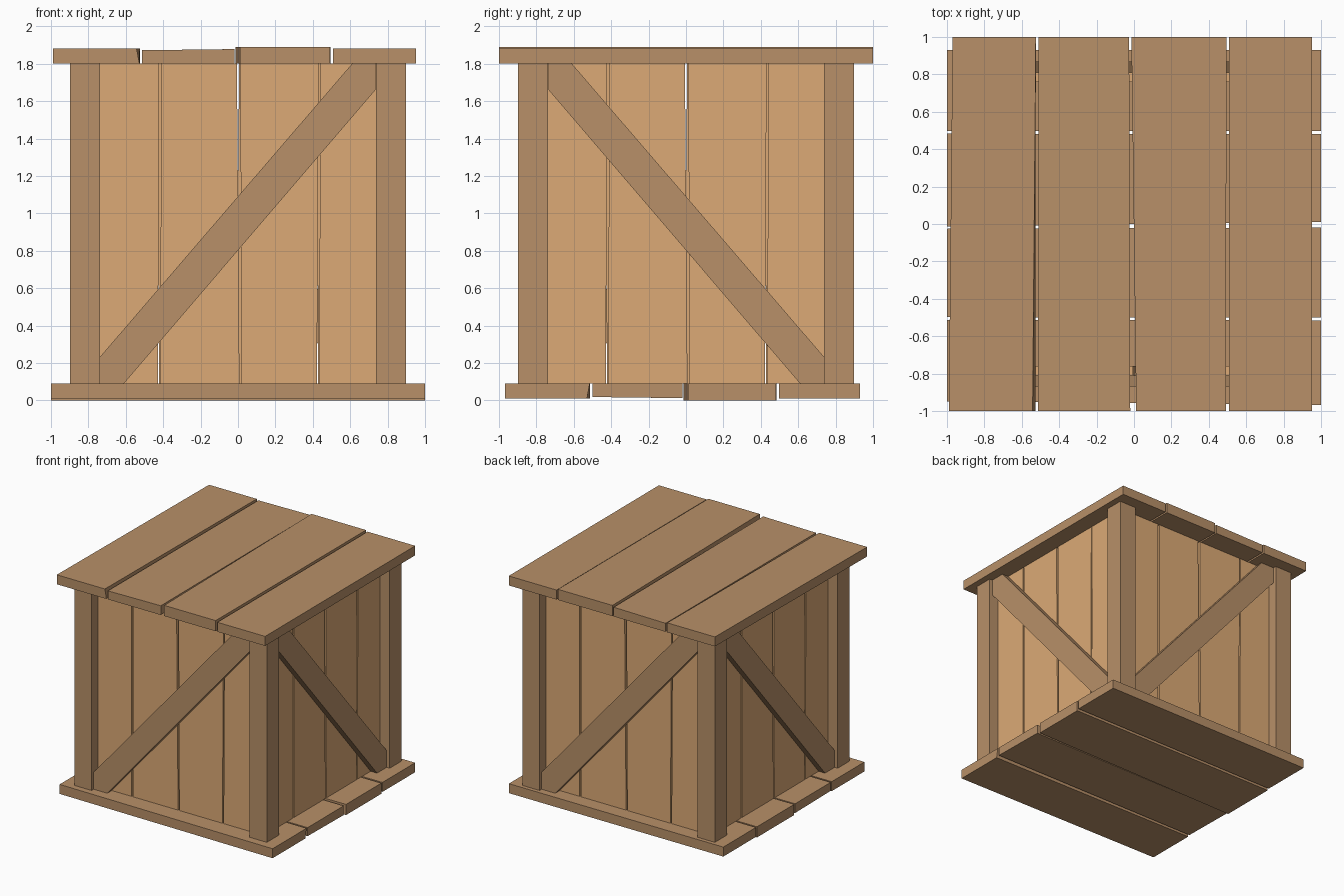
import bpy, bmesh
from mathutils import Matrix, Vector

if "Cube" in bpy.data.objects:
    bpy.data.objects.remove(bpy.data.objects["Cube"])

H = 1.89           # overall height
Z0, Z1 = 0.09, 1.80  # top of floor, underside of lid


def material(name, color):
    m = bpy.data.materials.new(name)
    m.diffuse_color = (*color, 1)
    m.use_nodes = True
    m.node_tree.nodes["Principled BSDF"].inputs["Base Color"].default_value = m.diffuse_color
    return m


FRAME = material("frame_wood", (0.48, 0.28, 0.14))
PANEL = material("panel_wood", (0.716, 0.402, 0.181))


def prism(name, base, top, mat, place=lambda v: v):
    """Solid joining two matching outlines; place() moves it into position."""
    bm = bmesh.new()
    a = [bm.verts.new(place(Vector(p))) for p in base]
    b = [bm.verts.new(place(Vector(p))) for p in top]
    n = len(a)
    bm.faces.new(a[::-1])
    bm.faces.new(b)
    for i in range(n):
        bm.faces.new((a[i], a[(i + 1) % n], b[(i + 1) % n], b[i]))
    bmesh.ops.recalc_face_normals(bm, faces=bm.faces)
    me = bpy.data.meshes.new(name)
    bm.to_mesh(me)
    bm.free()
    me.materials.append(mat)
    ob = bpy.data.objects.new(name, me)
    bpy.context.collection.objects.link(ob)
    return ob


# Lid and floor planks: left/right edge at the near end, at the far end,
# top height at left/right, and inward slant of the near right edge
planks = [
    (-0.99, -0.527, -0.97, -0.525, 1.88, 1.88, 0.015),
    (-0.513, -0.02, -0.51, -0.026, 1.872, 1.878, 0),
    (0.012, 0.492, -0.014, 0.494, 1.89, 1.89, 0),
    (0.508, 0.953, 0.508, 0.953, 1.88, 1.88, 0),
]


def to_floor(v):
    return Vector((-v.y, 0.977 * v.x, H - v.z))


for part, place in (("lid", lambda v: v), ("floor", to_floor)):
    for i, (l0, r0, l1, r1, zl, zr, s) in enumerate(planks):
        base = [(l0, -1, Z1), (r0, -1, Z1), (r1, 1, Z1), (l1, 1, Z1)]
        top = [(l0, -1, zl), (r0 - s, -1, zr), (r1, 1, zr), (l1, 1, zl)]
        prism(f"{part}_plank_{i + 1}", base, top, FRAME, place)

# Wall boards: left/right edge at the bottom, then at the top
boards = [
    (-0.80, -0.427, -0.80, -0.425),
    (-0.414, 0.008, -0.412, -0.006),
    (0.02, 0.422, 0.012, 0.431),
    (0.433, 0.80, 0.442, 0.80),
]
# Diagonal brace outline, clipped by the posts, lid and floor
brace = [(-0.74, Z0), (-0.61, Z0), (0.735, 1.66), (0.735, Z1), (0.61, Z1), (-0.74, 0.23)]

for k, side in enumerate(("front", "right", "back", "left")):
    rot = Matrix.Rotation(k * 1.5707963, 3, 'Z')

    def place(v, rot=rot):
        return rot @ v

    # Recessed wall boards
    for i, (l0, r0, l1, r1) in enumerate(boards):
        outline = [(l0, Z0), (r0, Z0), (r1, Z1), (l1, Z1)]
        prism(f"{side}_board_{i + 1}", [(x, -0.81, z) for x, z in outline],
              [(x, -0.76, z) for x, z in outline], PANEL, place)

    # Brace, mirrored on alternate sides
    f = -1 if k % 2 else 1
    prism(f"{side}_brace", [(f * x, -0.87, z) for x, z in brace],
          [(f * x, -0.81, z) for x, z in brace], FRAME, place)

    # Corner post
    sq = [(-0.898, -0.898), (-0.737, -0.898), (-0.737, -0.737), (-0.898, -0.737)]
    prism(f"{side}_corner_post", [(x, y, Z0) for x, y in sq],
          [(x, y, Z1) for x, y in sq], FRAME, place)
